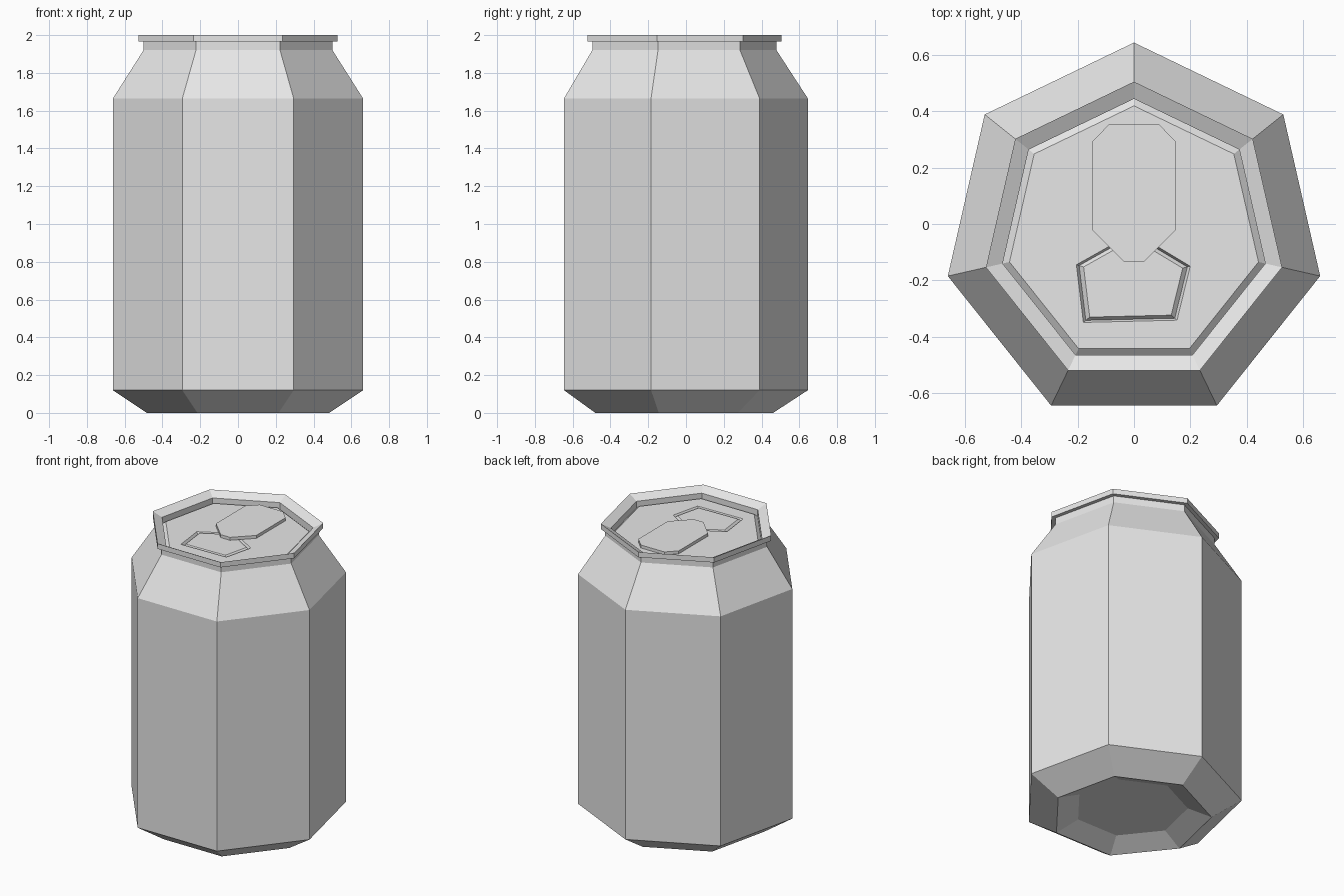
import bpy, bmesh, math
from mathutils import Vector

cube = bpy.data.objects.get("Cube")
if cube:
    bpy.data.objects.remove(cube, do_unlink=True)

SIDES = 7
OFFSET_Y = -0.034          # a seven-sided outline is not symmetric front to back
FLOOR_Z = 1.945

metal = bpy.data.materials.new("light_grey_metal")
metal.use_nodes = True
metal.diffuse_color = (0.8, 0.8, 0.8, 1)
metal.node_tree.nodes["Principled BSDF"].inputs["Base Color"].default_value = (0.8, 0.8, 0.8, 1)


def finish(bm, name):
    mesh = bpy.data.meshes.new(name)
    bm.to_mesh(mesh)
    bm.free()
    mesh.materials.append(metal)
    obj = bpy.data.objects.new(name, mesh)
    bpy.context.collection.objects.link(obj)
    return obj


def heptagon(bm, radius, z):
    angles = [math.pi / 2 + math.tau * i / SIDES for i in range(SIDES)]
    return [bm.verts.new((radius * math.cos(a), radius * math.sin(a) + OFFSET_Y, z)) for a in angles]


def outline(bm, points, z, scale=1.0):
    centre = sum((Vector(p) for p in points), Vector((0, 0))) / len(points)
    return [bm.verts.new((*(centre + (Vector(p) - centre) * scale), z)) for p in points]


def bridge(bm, lower, upper):
    n = len(lower)
    for i in range(n):
        j = (i + 1) % n
        bm.faces.new((lower[i], lower[j], upper[j], upper[i]))


def loop_edges(bm, ring):
    return [bm.edges.new((v, ring[(i + 1) % len(ring)])) if not bm.edges.get((v, ring[(i + 1) % len(ring)]))
            else bm.edges.get((v, ring[(i + 1) % len(ring)])) for i, v in enumerate(ring)]


# Can shell: recessed base, foot, wall, shoulder, neck, rim and lid groove
profile = [(0.35, 0.06), (0.495, 0), (0.679, 0.12), (0.679, 1.665), (0.513, 1.92),
           (0.513, 1.965), (0.54, 1.965), (0.54, 2.0), (0.479, 1.97),
           (0.479, 1.925), (0.454, FLOOR_Z)]
bm = bmesh.new()
rings = [heptagon(bm, r, z) for r, z in profile]
for lower, upper in zip(rings, rings[1:]):
    bridge(bm, lower, upper)
bm.faces.new(list(reversed(rings[0])))
finish(bm, "can_body")

# Lid with a scored opening
opening = [(0, -0.03), (-0.205, -0.145), (-0.18, -0.35), (0.153, -0.342), (0.2, -0.15)]
bm = bmesh.new()
lid_edge = heptagon(bm, 0.454, FLOOR_Z)
score_outer = outline(bm, opening, FLOOR_Z)
score_low = outline(bm, opening, FLOOR_Z - 0.015, 0.95)
score_inner = outline(bm, opening, FLOOR_Z, 0.87)
bridge(bm, score_outer, score_low)
bridge(bm, score_low, score_inner)
bm.faces.new(score_inner)
bmesh.ops.triangle_fill(bm, use_beauty=True, normal=(0, 0, 1),
                        edges=loop_edges(bm, lid_edge) + loop_edges(bm, score_outer))
for face in bm.faces:
    face.normal_update()
    if face.normal.z < 0:
        face.normal_flip()
finish(bm, "lid")

# Pull tab
half = [(0.035, -0.135), (0.15, -0.02), (0.15, 0.292), (0.088, 0.355)]
tab_points = half + [(-x, y) for x, y in reversed(half)]
bm = bmesh.new()
bottom = outline(bm, tab_points, FLOOR_Z + 0.002)
top = outline(bm, tab_points, FLOOR_Z + 0.022)
bridge(bm, bottom, top)
bm.faces.new(top)
bm.faces.new(list(reversed(bottom)))
finish(bm, "pull_tab")
